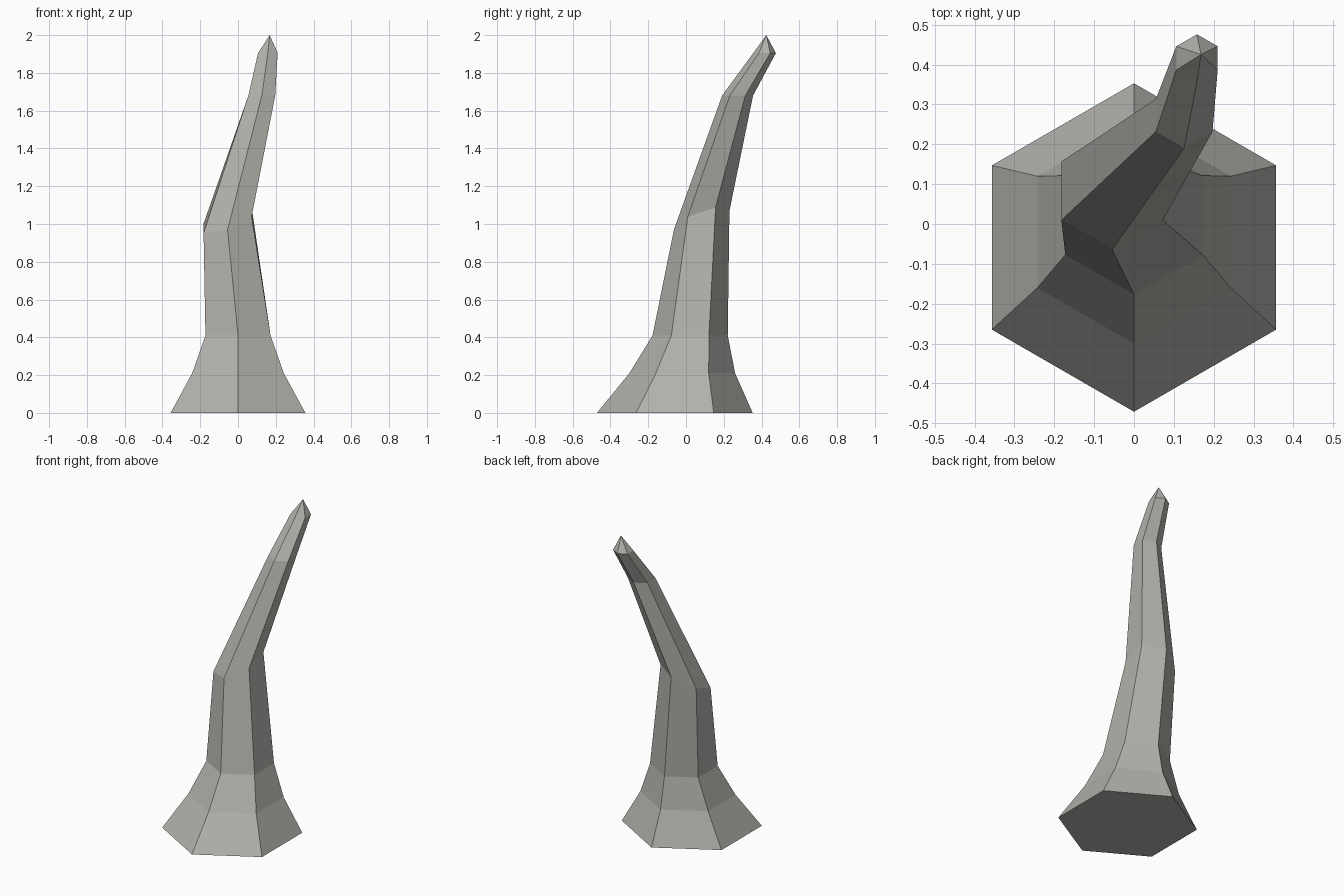
import bpy, bmesh, math

if "Cube" in bpy.data.objects:
    bpy.data.objects.remove(bpy.data.objects["Cube"])

# One flat warm grey
grey = bpy.data.materials.new("warm grey")
grey.diffuse_color = (0.45, 0.44, 0.41, 1)
grey.use_nodes = True
grey.node_tree.nodes["Principled BSDF"].inputs["Base Color"].default_value = grey.diffuse_color

# Hexagonal cross-sections: centre x, y, z, radius, tilt (z rise per unit x and y)
rings = [
    (0.0, -0.059, 0.0, 0.412, 0.0),
    (0.0, -0.02, 0.21, 0.28, 0.0),
    (0.0, 0.022, 0.41, 0.199, 0.0),
    (-0.055, 0.083, 1.02, 0.147, 0.34),
    (0.126, 0.273, 1.68, 0.082, 0.0),
    (0.158, 0.416, 1.905, 0.06, 0.0),
]
tip = (0.168, 0.425, 2.0)
SIDES = 6

bm = bmesh.new()
loops = []
for cx, cy, cz, r, tilt in rings:
    loop = []
    for i in range(SIDES):
        a = -math.pi / 2 + i * math.tau / SIDES
        dx, dy = r * math.cos(a), r * math.sin(a)
        loop.append(bm.verts.new((cx + dx, cy + dy, cz + tilt * (dx + dy))))
    loops.append(loop)

# Flared base cap, curved sides and pointed end
bm.faces.new(loops[0][::-1])
for low, high in zip(loops, loops[1:]):
    for i in range(SIDES):
        j = (i + 1) % SIDES
        bm.faces.new((low[i], low[j], high[j], high[i]))
point = bm.verts.new(tip)
for i in range(SIDES):
    bm.faces.new((loops[-1][i], loops[-1][(i + 1) % SIDES], point))
bmesh.ops.recalc_face_normals(bm, faces=bm.faces[:])

mesh = bpy.data.meshes.new("curved_horn")
bm.to_mesh(mesh)
bm.free()
mesh.materials.append(grey)
horn = bpy.data.objects.new("curved_horn", mesh)
bpy.context.collection.objects.link(horn)
